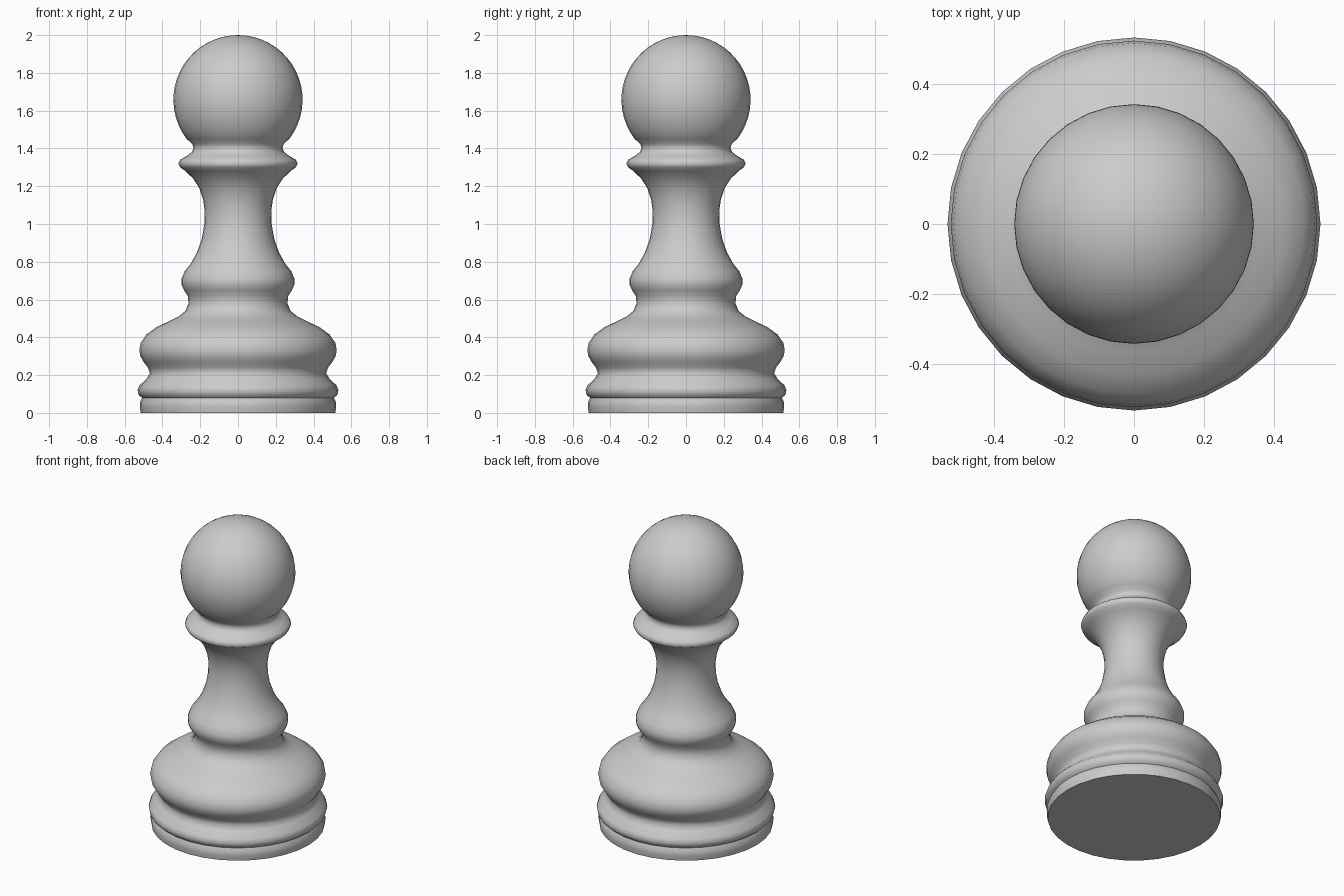
import bpy, bmesh, math

if "Cube" in bpy.data.objects:
    bpy.data.objects.remove(bpy.data.objects["Cube"])

SEGMENTS = 32

# Turned profile (radius, height) from the foot up to the neck
profile = [
    (0.515, 0.0), (0.52, 0.03), (0.52, 0.055), (0.508, 0.08),
    (0.526, 0.095), (0.532, 0.12), (0.522, 0.145), (0.485, 0.18), (0.467, 0.21),
    (0.477, 0.24), (0.50, 0.27), (0.517, 0.30), (0.523, 0.33), (0.516, 0.37),
    (0.485, 0.415), (0.43, 0.455), (0.365, 0.485), (0.315, 0.51), (0.278, 0.54),
    (0.262, 0.58), (0.266, 0.62), (0.286, 0.65), (0.299, 0.68), (0.299, 0.71),
    (0.282, 0.75), (0.25, 0.79), (0.217, 0.85), (0.192, 0.92), (0.178, 1.0),
    (0.176, 1.07), (0.185, 1.13), (0.205, 1.19), (0.237, 1.24), (0.278, 1.28),
    (0.306, 1.30), (0.316, 1.32), (0.306, 1.34), (0.272, 1.36), (0.245, 1.38),
    (0.236, 1.40), (0.242, 1.425),
]

# Ball head continues the same profile
R, CZ, STEPS = 0.342, 1.658, 18
start = math.asin((1.45 - CZ) / R)
for i in range(STEPS):
    a = start + (math.pi / 2 - start) * i / STEPS
    profile.append((R * math.cos(a), CZ + R * math.sin(a)))

# Revolve the profile into a closed body
bm = bmesh.new()
rings = []
for r, z in profile:
    rings.append([bm.verts.new((r * math.cos(2 * math.pi * k / SEGMENTS),
                                r * math.sin(2 * math.pi * k / SEGMENTS), z))
                  for k in range(SEGMENTS)])
top = bm.verts.new((0, 0, CZ + R))
for k in range(SEGMENTS):
    n = (k + 1) % SEGMENTS
    for lo, hi in zip(rings, rings[1:]):
        bm.faces.new((lo[k], lo[n], hi[n], hi[k]))
    bm.faces.new((rings[-1][k], rings[-1][n], top))
bm.faces.new(rings[0][::-1])  # flat underside

mesh = bpy.data.meshes.new("pawn")
bm.to_mesh(mesh)
bm.free()
pawn = bpy.data.objects.new("pawn", mesh)
bpy.context.collection.objects.link(pawn)
bpy.context.view_layer.objects.active = pawn
pawn.select_set(True)
bpy.ops.object.shade_smooth_by_angle(angle=math.radians(60))
